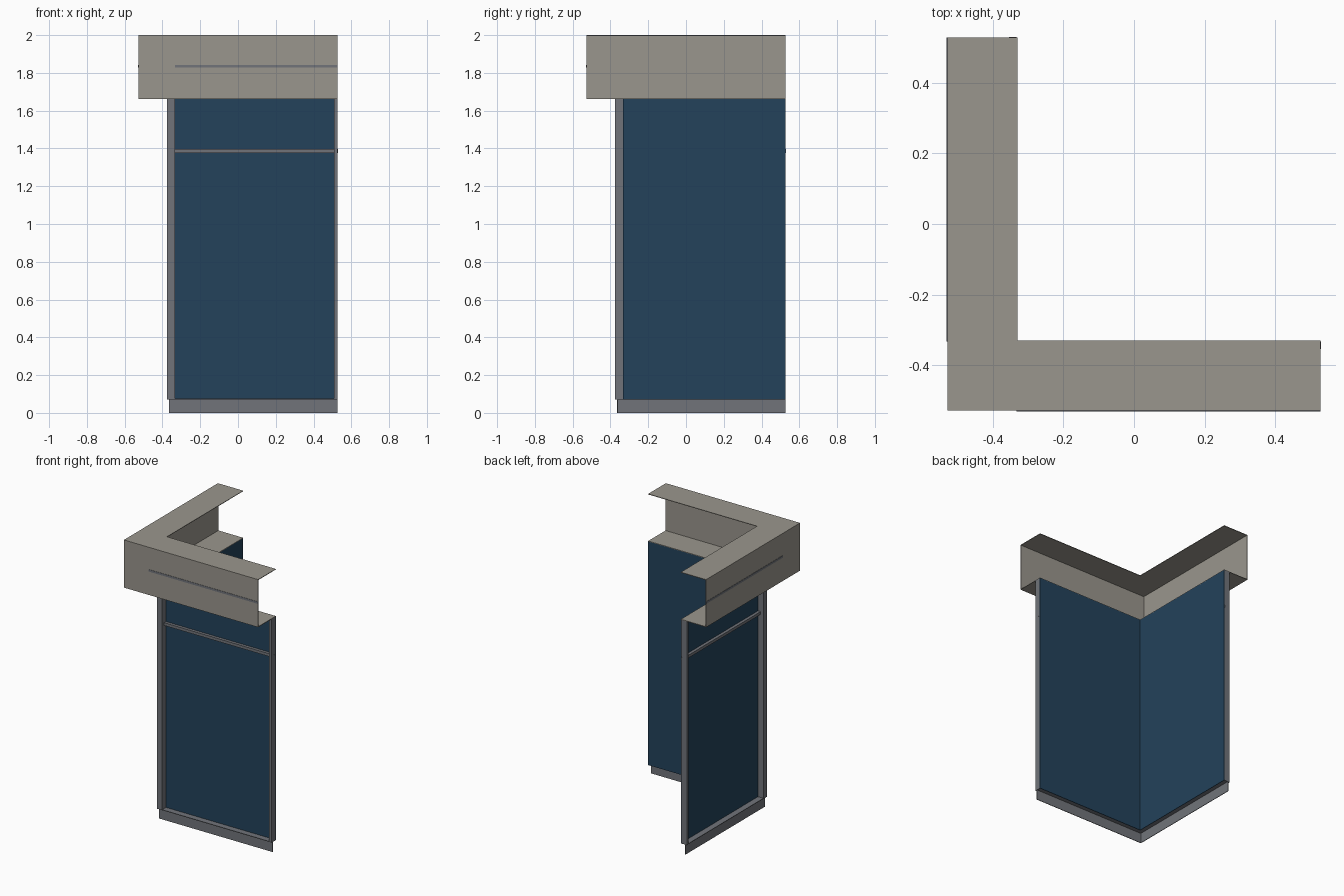
import bpy, bmesh

if "Cube" in bpy.data.objects:
    bpy.data.objects.remove(bpy.data.objects["Cube"])


def material(name, rgb):
    lin = [((c / 255 + 0.055) / 1.055) ** 2.4 for c in rgb] + [1.0]
    m = bpy.data.materials.new(name)
    m.use_nodes = True
    m.diffuse_color = lin
    m.node_tree.nodes["Principled BSDF"].inputs["Base Color"].default_value = lin
    return m


STONE = material("warm grey", (154, 150, 141))
METAL = material("frame grey", (113, 116, 122))
BLUE = material("dark blue", (35, 66, 91))

E = 0.528       # outer half width
P = 0.333       # outer face of the panels
IN = 0.329      # inner face of the panels
T = 0.004       # sheet thickness
BASE, SOFFIT, TOP = 0.071, 1.661, 2.0


def prism(name, outline, z0, z1, mat):
    """Extrude a flat outline from z0 up to z1."""
    bm = bmesh.new()
    face = bm.faces.new([bm.verts.new((x, y, z0)) for x, y in outline])
    top = bmesh.ops.extrude_face_region(bm, geom=[face])["geom"]
    bmesh.ops.translate(bm, vec=(0, 0, z1 - z0),
                        verts=[v for v in top if isinstance(v, bmesh.types.BMVert)])
    bmesh.ops.recalc_face_normals(bm, faces=bm.faces)
    mesh = bpy.data.meshes.new(name)
    bm.to_mesh(mesh)
    bm.free()
    mesh.materials.append(mat)
    ob = bpy.data.objects.new(name, mesh)
    bpy.context.collection.objects.link(ob)
    return ob


def corner_strip(name, outer, inner, z0, z1, mat):
    """L-shaped strip running along both walls."""
    o, i = -outer, -inner
    prism(name, [(o, o), (E, o), (E, i), (i, i), (i, E), (o, E)], z0, z1, mat)


def wall_pair(name, x0, x1, y0, y1, z0, z1, mat):
    """Box on the front wall and its twin across the diagonal on the side wall."""
    rect = [(x0, y0), (x1, y0), (x1, y1), (x0, y1)]
    prism("front_" + name, rect, z0, z1, mat)
    prism("side_" + name, [(y, x) for x, y in rect], z0, z1, mat)


# Cornice: channel open on the inside and at both ends
corner_strip("cornice_top", E, IN, TOP - T, TOP, STONE)
corner_strip("cornice_fascia", E, E - T, SOFFIT + T, TOP - T, STONE)
corner_strip("cornice_soffit", E, IN, SOFFIT, SOFFIT + T, STONE)
wall_pair("cornice_stripe", -P, E, -E - 0.002, -E + 0.001, 1.828, 1.843, METAL)

# Kick plate and sill
corner_strip("kick_plate", 0.365, 0.365 - T, 0, BASE, METAL)
corner_strip("sill", 0.376, P, BASE, BASE + T, METAL)

# Thin wall panels
wall_pair("panel", -P, E, -P, -IN, BASE, SOFFIT, BLUE)

# Posts and cross rails standing proud of the panels
prism("corner_post", [(-0.376, -0.376), (-P, -0.376), (-P, -P), (-0.376, -P)],
      BASE + T, SOFFIT, METAL)
wall_pair("end_post", 0.508, E, -0.376, -P, BASE + T, SOFFIT, METAL)
wall_pair("cross_rail", -P, E + 0.001, -0.354, -P, 1.377, 1.397, METAL)
